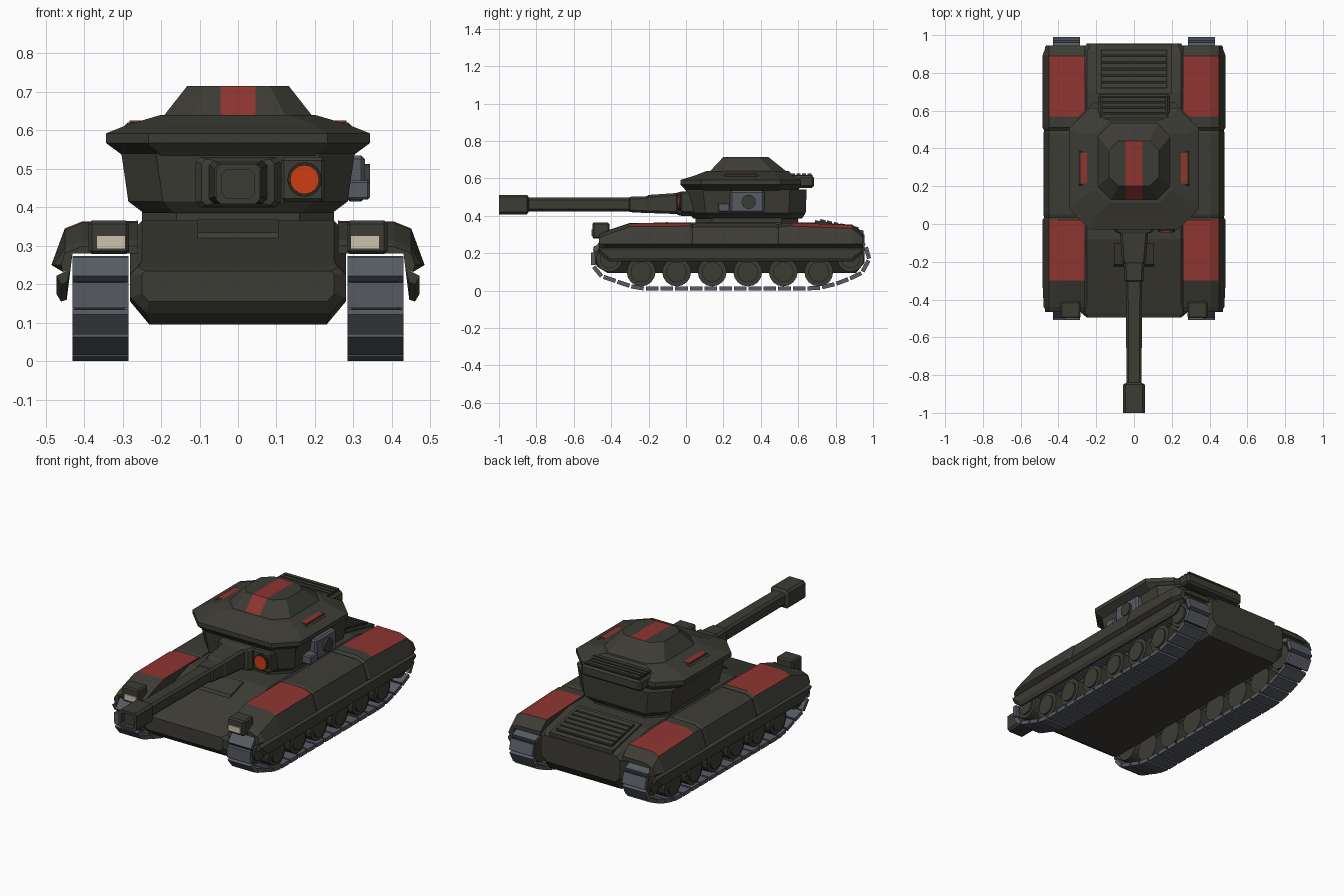
import bpy, bmesh, math
from mathutils import Vector, Matrix

old = bpy.data.objects.get("Cube")
if old:
    bpy.data.objects.remove(old, do_unlink=True)


def material(name, r, g, b):
    m = bpy.data.materials.new(name)
    m.use_nodes = True
    m.diffuse_color = (r, g, b, 1)
    bsdf = m.node_tree.nodes["Principled BSDF"]
    bsdf.inputs["Base Color"].default_value = (r, g, b, 1)
    bsdf.inputs["Roughness"].default_value = 0.8
    return m


OLIVE = material("dark olive", 0.046, 0.045, 0.035)
RED = material("marking red", 0.27, 0.035, 0.03)
GREY = material("track grey", 0.095, 0.105, 0.125)
ORANGE = material("lens orange", 0.62, 0.045, 0.008)
CREAM = material("lamp cream", 0.6, 0.54, 0.41)
DARK = material("recess dark", 0.02, 0.02, 0.016)


def finish(name, bm, mats, mirror=False, rule=None):
    """Turn a bmesh into an object, colouring faces by rule."""
    bmesh.ops.recalc_face_normals(bm, faces=bm.faces[:])
    if rule:
        for f in bm.faces:
            f.material_index = rule(f)
    me = bpy.data.meshes.new(name)
    bm.to_mesh(me)
    bm.free()
    for m in mats:
        me.materials.append(m)
    ob = bpy.data.objects.new(name, me)
    bpy.context.collection.objects.link(ob)
    if mirror:
        ob.modifiers.new("Mirror", 'MIRROR')
    return ob


def loft_into(bm, rings):
    vs = [[bm.verts.new(p) for p in r] for r in rings]
    n = len(vs[0])
    for a, b in zip(vs, vs[1:]):
        for i in range(n):
            j = (i + 1) % n
            bm.faces.new((a[i], a[j], b[j], b[i]))
    bm.faces.new(vs[0])
    bm.faces.new(vs[-1])


def loft(name, rings, mats, mirror=False, rule=None):
    bm = bmesh.new()
    loft_into(bm, rings)
    return finish(name, bm, mats, mirror, rule)


def prism(name, profile, x0, x1, mat, mirror=False):
    """Extrude a side profile of (y, z) points from x0 to x1."""
    return loft(name, [[(x, y, z) for y, z in profile] for x in (x0, x1)], [mat], mirror)


def box(name, x, y, z, mat, mirror=False, bevel=0):
    profile = [(y[0], z[0]), (y[1], z[0]), (y[1], z[1]), (y[0], z[1])]
    ob = prism(name, profile, x[0], x[1], mat, mirror)
    if bevel:
        b = ob.modifiers.new("Bevel", 'BEVEL')
        b.width, b.segments = bevel, 1
    return ob


def disc(name, centre, radius, depth, axis, mat, mirror=False, sides=16):
    bm = bmesh.new()
    rot = Matrix.Rotation(math.pi / 2, 4, 'Y' if axis == 'X' else 'X')
    bmesh.ops.create_cone(bm, cap_ends=True, segments=sides, radius1=radius, radius2=radius,
                          depth=depth, matrix=Matrix.Translation(centre) @ rot)
    return finish(name, bm, [mat], mirror)


def octagon(hx, y0, y1, c, z):
    """Level ring with cut corners, for the turret."""
    half = [(hx - c, y0), (hx, y0 + c), (hx, y1 - c), (hx - c, y1)]
    return [(x, y, z) for x, y in half] + [(-x, y, z) for x, y in reversed(half)]


def section(y, hx, z0, z1, low, low_in, top):
    """Upright ring with cut corners, for the hull and gun."""
    half = [(hx - low_in, z0), (hx, z0 + low), (hx, z1 - top), (hx - top, z1)]
    return [(x, y, z) for x, z in half] + [(-x, y, z) for x, z in reversed(half)]


# Hull
loft("hull", [section(*s) for s in (
    (-0.495, 0.25, 0.155, 0.235, 0.02, 0.02, 0.01),
    (-0.47, 0.28, 0.125, 0.245, 0.04, 0.04, 0.02),
    (-0.42, 0.28, 0.095, 0.26, 0.06, 0.05, 0.03),
    (-0.08, 0.28, 0.095, 0.365, 0.06, 0.05, 0.03),
    (0.70, 0.28, 0.095, 0.365, 0.06, 0.05, 0.03),
    (0.91, 0.28, 0.095, 0.32, 0.06, 0.05, 0.03),
    (0.955, 0.25, 0.15, 0.30, 0.03, 0.03, 0.02))], [OLIVE])
prism("driver_hatch", [(-0.10, 0.35), (-0.10, 0.368), (-0.215, 0.335), (-0.225, 0.32)],
      -0.105, 0.105, OLIVE)

# Engine grille on the sloping rear deck
def deck(y):
    return 0.365 - 0.214 * (y - 0.70)


def slat(name, y, w, zf, hx, mat, h):
    prism(name, [(y, zf(y) - 0.01), (y + w, zf(y + w) - 0.01),
                 (y + w, zf(y + w) + h), (y, zf(y) + h)], -hx, hx, mat)


slat("engine_frame", 0.69, 0.26, deck, 0.20, OLIVE, 0.01)
slat("engine_recess", 0.715, 0.21, deck, 0.178, DARK, 0.013)
for i in range(6):
    slat("engine_slat", 0.72 + i * 0.035, 0.026, deck, 0.175, OLIVE, 0.022)

# Fenders: red panels on the two top strips of two bays
stations = [(-0.465, 0.30, 0.46), (-0.44, 0.315, 0.478), (-0.30, 0.362, 0.485),
            (0.02, 0.365, 0.485), (0.035, 0.354, 0.475), (0.05, 0.36, 0.48),
            (0.48, 0.36, 0.48), (0.495, 0.352, 0.475), (0.51, 0.364, 0.485),
            (0.57, 0.365, 0.485), (0.89, 0.353, 0.485), (0.945, 0.305, 0.465)]


def fender_ring(y, t, o):
    return [(x, y, z) for x, z in (
        (0.26, t), (0.405, t - 0.002), (0.45, t - 0.02), (o, 0.25),
        (0.455, 0.232), (0.435, 0.24), (0.43, 0.28), (0.26, 0.28))]


def fender_rule(f):
    c = f.calc_center_median()
    bay = -0.30 < c.y < 0.02 or 0.57 < c.y < 0.89
    return int(bay and f.normal.z > 0.3 and c.z > 0.33)


loft("fender", [fender_ring(*s) for s in stations], [OLIVE, RED], True, fender_rule)

# Side skirts, tapered at the ends
loft("side_skirt", [[(0.435, y, 0.24), (0.472, y, 0.222), (0.472, y, b + 0.02),
                     (0.46, y, b), (0.445, y, b + 0.005)]
                    for y, b in ((-0.465, 0.20), (-0.41, 0.155), (0.89, 0.155), (0.94, 0.195))],
     [OLIVE], True)

# Headlamps
box("headlamp_housing", (0.283, 0.388), (-0.50, -0.41), (0.278, 0.365), OLIVE, True, 0.008)
box("headlamp_glass", (0.292, 0.368), (-0.506, -0.49), (0.292, 0.326), CREAM, True)

# Tracks: plates spaced along a closed path
path = [Vector(p) for p in (
    (-0.26, 0.012), (0.70, 0.012), (0.80, 0.036), (0.93, 0.085), (0.966, 0.13), (0.985, 0.19),
    (0.945, 0.262), (-0.455, 0.262), (-0.50, 0.20), (-0.495, 0.13), (-0.46, 0.08))]
legs = [(a, b, (b - a).length) for a, b in zip(path, path[1:] + path[:1])]
total = sum(l for _, _, l in legs)


def along(d):
    d %= total
    for a, b, l in legs:
        if d <= l:
            return a.lerp(b, d / l)
        d -= l
    return path[0]


bm = bmesh.new()
count = round(total / 0.078)
step = total / count
for i in range(count):
    p, q = along((i - 0.43) * step), along((i + 0.43) * step)
    t = (q - p).normalized()
    n = Vector((-t.y, t.x)) * 0.011
    corners = (p - n, q - n, q + n, p + n)
    loft_into(bm, [[(x, c.x, max(c.y, 0)) for c in corners] for x in (0.285, 0.43)])
finish("track", bm, [GREY], True)

# Road wheels and end wheels
wheels = [(-0.24 + 0.19 * i, 0.10, 0.077) for i in range(6)]
for y, z, r in wheels + [(-0.41, 0.17, 0.07), (0.88, 0.17, 0.07)]:
    disc("wheel", (0.355, y, z), r, 0.12, 'X', OLIVE, True)
    disc("wheel_hub", (0.365, y, z), r * 0.72, 0.12, 'X', OLIVE, True)

# Turret
loft("turret_collar", [octagon(0.25, 0.05, 0.60, 0.09, z) for z in (0.35, 0.39)], [OLIVE])
loft("turret_body", [octagon(0.245, 0.04, 0.62, 0.08, 0.385),
                     octagon(0.285, 0.015, 0.64, 0.09, 0.415),
                     octagon(0.303, 0.0, 0.645, 0.09, 0.54)], [OLIVE])
loft("turret_roof", [octagon(0.30, 0.0, 0.60, 0.10, 0.535),
                     octagon(0.343, -0.03, 0.615, 0.11, 0.567),
                     octagon(0.343, -0.03, 0.615, 0.11, 0.592),
                     octagon(0.285, 0.045, 0.57, 0.09, 0.615),
                     octagon(0.20, 0.11, 0.55, 0.07, 0.64)], [OLIVE])

# Roof dome with a red centre stripe
bm = bmesh.new()
loft_into(bm, [octagon(0.195, 0.125, 0.54, 0.07, 0.635),
               octagon(0.132, 0.20, 0.44, 0.05, 0.715)])
for x in (-0.045, 0.045):
    bmesh.ops.bisect_plane(bm, geom=bm.verts[:] + bm.edges[:] + bm.faces[:],
                           plane_co=(x, 0, 0), plane_no=(1, 0, 0))


def stripe_rule(f):
    c = f.calc_center_median()
    return int(abs(c.x) < 0.045 and c.y < 0.45 and f.normal.z > 0.2)


finish("roof_dome", bm, [OLIVE, RED], rule=stripe_rule)
box("roof_pad", (0.225, 0.295), (0.20, 0.39), (0.595, 0.62), OLIVE, True, 0.008)
box("roof_pad_marking", (0.235, 0.282), (0.215, 0.375), (0.617, 0.626), RED, True)

# Turret rear rack
box("rear_rack", (-0.19, 0.19), (0.52, 0.685), (0.55, 0.615), OLIVE, bevel=0.012)
box("rear_rack_recess", (-0.172, 0.172), (0.56, 0.675), (0.61, 0.618), DARK)
for i in range(4):
    slat("rear_rack_slat", 0.562 + i * 0.029, 0.021, lambda y: 0.615, 0.17, OLIVE, 0.012)

# Gun: stepped barrel with a hollow muzzle
gun = [(0.03, 0.11, 0.40, 0.53), (-0.025, 0.11, 0.40, 0.53), (-0.045, 0.095, 0.405, 0.525),
       (-0.05, 0.075, 0.41, 0.522), (-0.20, 0.062, 0.415, 0.512), (-0.21, 0.055, 0.415, 0.505),
       (-0.30, 0.05, 0.42, 0.502), (-0.305, 0.043, 0.424, 0.498), (-0.84, 0.04, 0.424, 0.498),
       (-0.85, 0.057, 0.408, 0.512), (-1.0, 0.057, 0.408, 0.512), (-1.0, 0.042, 0.423, 0.497),
       (-0.97, 0.042, 0.423, 0.497)]
loft("gun", [section(y, hx, a, b, 0.012, 0.012, 0.012) for y, hx, a, b in gun], [OLIVE])

# Gun sight beside the barrel
box("sight_housing", (0.112, 0.225), (-0.03, 0.06), (0.415, 0.53), OLIVE, bevel=0.008)
disc("sight_rim", (0.173, -0.025, 0.472), 0.045, 0.03, 'Y', DARK)
disc("sight_lens", (0.173, -0.03, 0.472), 0.038, 0.03, 'Y', ORANGE)

# Side equipment on the left of the turret
box("side_unit", (0.28, 0.33), (0.235, 0.42), (0.415, 0.535), GREY, bevel=0.01)
box("side_unit_arm", (0.28, 0.343), (0.17, 0.235), (0.42, 0.47), GREY, bevel=0.006)
disc("side_unit_cap", (0.328, 0.335, 0.475), 0.038, 0.03, 'X', OLIVE)
